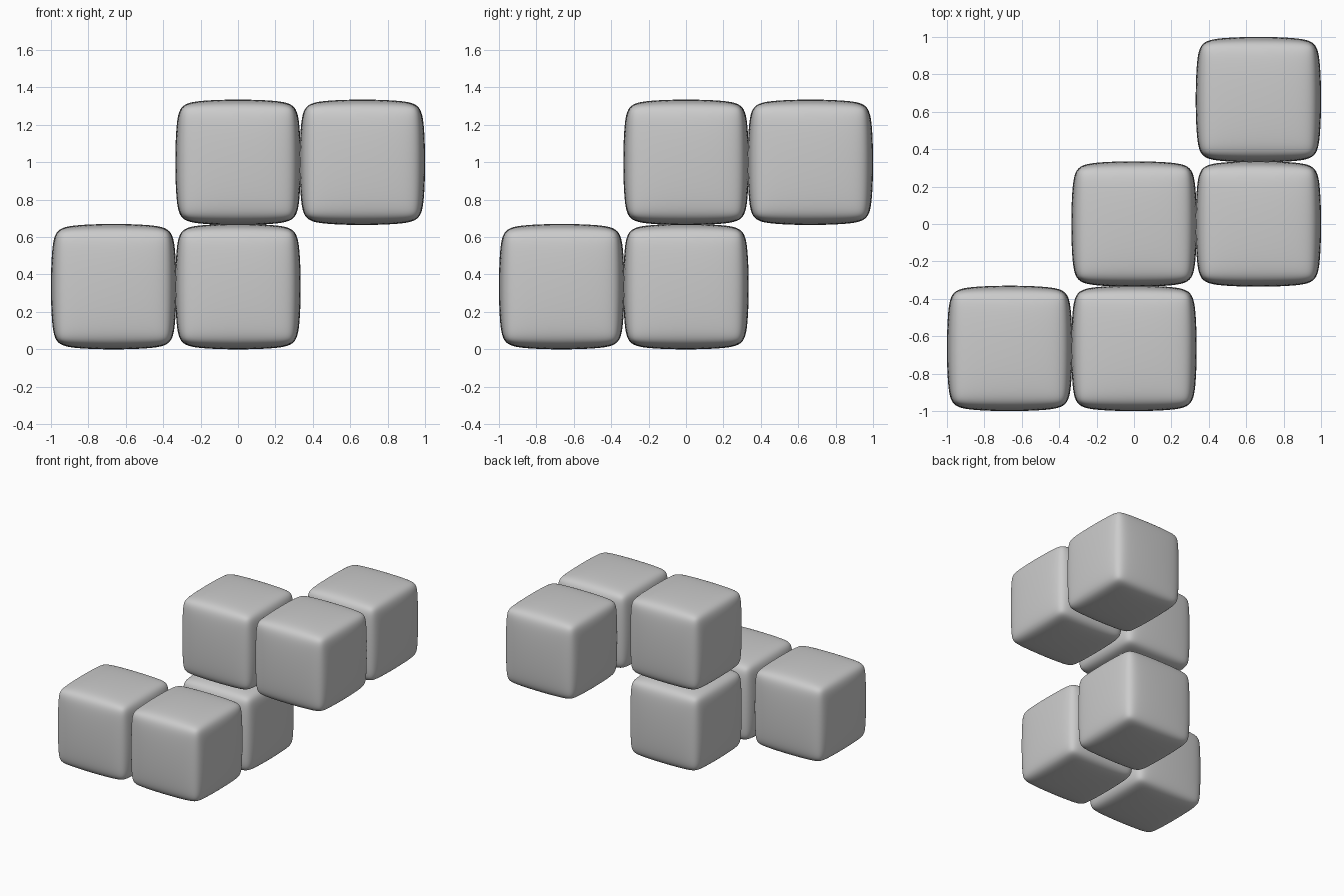
import bpy

if "Cube" in bpy.data.objects:
    bpy.data.objects.remove(bpy.data.objects["Cube"])

SIZE = 0.67      # width of one block
PITCH = 0.665    # spacing of block centres
ROUND = 0.18     # bevel as a share of the half width


def soft_block(name, cell):
    # the cage is slightly larger, since subdivision pulls the faces inward
    cage = SIZE / (1 - ROUND / 12)
    x, y, z = cell
    bpy.ops.mesh.primitive_cube_add(
        size=cage, location=(x * PITCH, y * PITCH, SIZE / 2 + z * PITCH))
    block = bpy.context.object
    block.name = name
    bevel = block.modifiers.new("bevel", 'BEVEL')
    bevel.width = ROUND * cage / 2
    bevel.segments = 1
    bevel.limit_method = 'NONE'
    sub = block.modifiers.new("soften", 'SUBSURF')
    sub.levels = sub.render_levels = 4
    bpy.ops.object.shade_smooth()
    return block


# stepped chain of blocks: three below, three above
blocks = {
    "lower_left_block": (-1, -1, 0),
    "lower_corner_block": (0, -1, 0),
    "lower_centre_block": (0, 0, 0),
    "upper_centre_block": (0, 0, 1),
    "upper_corner_block": (1, 0, 1),
    "upper_back_block": (1, 1, 1),
}
for name, cell in blocks.items():
    soft_block(name, cell)
